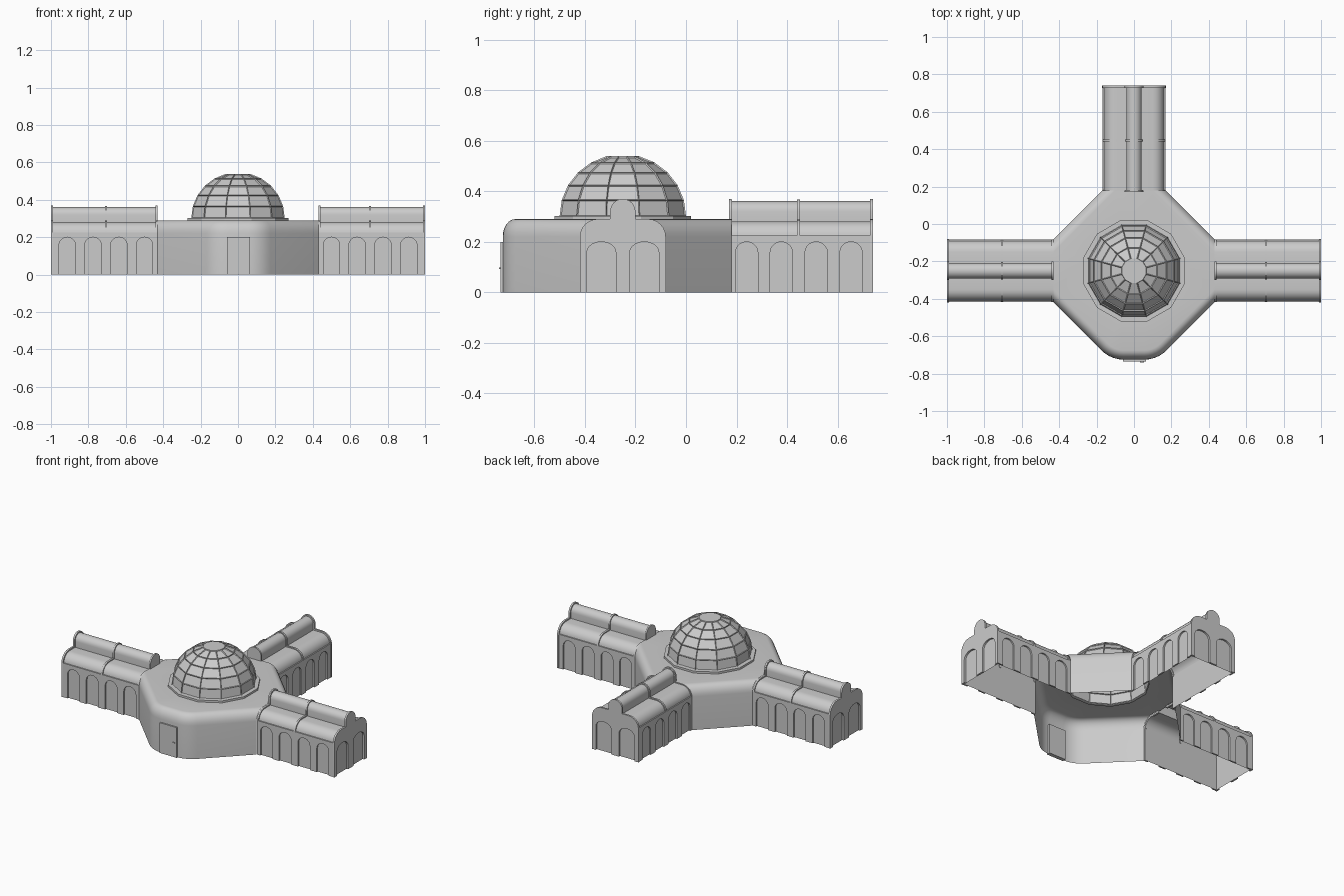
import bpy, bmesh
from math import sin, cos, pi, radians, sqrt

if "Cube" in bpy.data.objects:
    bpy.data.objects.remove(bpy.data.objects["Cube"])

CY = -0.25          # hub / dome centre in y
WING = 0.57         # wing length


def finish(bm, name, smooth=True):
    bmesh.ops.recalc_face_normals(bm, faces=bm.faces)
    me = bpy.data.meshes.new(name)
    bm.to_mesh(me)
    bm.free()
    ob = bpy.data.objects.new(name, me)
    bpy.context.collection.objects.link(ob)
    if smooth:
        bpy.ops.object.select_all(action='DESELECT')
        ob.select_set(True)
        bpy.context.view_layer.objects.active = ob
        bpy.ops.object.shade_smooth_by_angle(angle=radians(32))
    return ob


def prism(bm, pts, place, depth, back=None):
    """Extrude outline pts; 'back' replaces the rear outline (blind panel)."""
    a = [bm.verts.new(place(u, v, 0)) for u, v in pts]
    b = [bm.verts.new(place(u, v, depth)) for u, v in pts]
    bm.faces.new(a)
    n = len(pts)
    for i in range(n):
        j = (i + 1) % n
        bm.faces.new((a[i], a[j], b[j], b[i]))
    bm.faces.new([bm.verts.new(place(u, v, depth)) for u, v in back] if back else b)


def arches(centres, width, top=0.2, rise=0.042):
    """Ground line with arched notches, left to right."""
    h, pts = width / 2, []
    for c in centres:
        pts.append((c - h, 0))
        pts += [(c - h * cos(pi * k / 10), top - rise + rise * sin(pi * k / 10))
                for k in range(11)]
        pts.append((c + h, 0))
    return pts


def section(d, n=6):
    """Wing roof cross-section inset by d, from +y eave to -y eave."""
    r, q = 0.07 - d, 0.05 - d
    half = [(0.10 + r * cos(pi / 2 * k / n), 0.22 + r * sin(pi / 2 * k / n))
            for k in range(n + 1)]
    half.append((q, 0.29 - d))
    half += [(q * cos(pi / 2 * k / n), 0.32 + q * sin(pi / 2 * k / n))
             for k in range(n + 1)]
    return half + [(-y, z) for y, z in reversed(half[:-1])]


def build_wing(name, loc, turn):
    bm = bmesh.new()
    # arcaded side walls
    box = [(0, 0), (WING, 0), (WING, 0.225), (0, 0.225)]
    side = [box[0]] + arches([0.07, 0.207, 0.345, 0.483], 0.088) + box[1:]
    for s in (1, -1):
        prism(bm, side, lambda u, v, w: (u, s * (0.168 - w), v), 0.01, box)
    # end gable with two arches
    gable = [(-0.17, 0), (0.17, 0)] + section(0)
    front = [gable[0]] + arches([-0.085, 0.085], 0.115) + gable[1:]
    prism(bm, front, lambda u, v, w: (WING - w, u, v), 0.012, gable)
    # small gable over the hub roof
    top = [p for p in section(0) if abs(p[0]) < 0.051 and p[1] > 0.28]
    prism(bm, top, lambda u, v, w: (w, u, v), 0.01)
    # roof ribs
    band = section(0.002) + section(0.014)[::-1]
    for x in (0.0, WING / 2 - 0.015):
        prism(bm, band, lambda u, v, w: (x + w, u, v), 0.012)
    # roof shell
    sec = section(0.009)
    rows = [[bm.verts.new((x, y, z)) for y, z in sec] for x in (0.005, WING - 0.006)]
    for i in range(len(sec) - 1):
        bm.faces.new((rows[0][i], rows[0][i + 1], rows[1][i + 1], rows[1][i]))
    ob = finish(bm, name)
    ob.location = loc
    ob.rotation_euler.z = turn


build_wing("right_wing", (0.43, CY, 0), 0)
build_wing("left_wing", (-0.43, CY, 0), pi)
build_wing("back_wing", (0, 0.17, 0), pi / 2)


# hub: outline with rounded front, eased top edge, open towards the wings
def hub_ring(d):
    s = d / sqrt(2)
    half = [(0.055 + (0.169 - s) * sin(a), -0.556 - (0.169 - s) * cos(a))
            for a in [radians(45 * k / 5) for k in range(6)]]
    half += [(0.43, -0.42 + d), (0.43, -0.08 - d), (0.17 - d, 0.18)]
    return half + [(-x, y) for x, y in reversed(half)]


def polygon(apothem, z):
    r = apothem / cos(pi / 12)
    return [(r * cos(pi / 12 + k * pi / 6), CY + r * sin(pi / 12 + k * pi / 6), z)
            for k in range(12)]


bm = bmesh.new()
levels = [(0, 0)] + [(0.07 * (1 - cos(pi / 2 * k / 6)), 0.22 + 0.07 * sin(pi / 2 * k / 6))
                     for k in range(7)]
rings = [[bm.verts.new((x, y, z)) for x, y in hub_ring(d)] for d, z in levels]
n = len(rings[0])
openings = {6, 8, n - 8}
for lo, hi in zip(rings, rings[1:]):
    for i in range(n):
        if i not in openings:
            j = (i + 1) % n
            bm.faces.new((lo[i], lo[j], hi[j], hi[i]))
hole = [bm.verts.new(p) for p in polygon(0.245, 0.29)]
loop_edges = []
for loop in (rings[-1], hole):
    for i, v in enumerate(loop):
        w = loop[(i + 1) % len(loop)]
        loop_edges.append(bm.edges.get((v, w)) or bm.edges.new((v, w)))
bmesh.ops.triangle_fill(bm, edges=loop_edges, use_beauty=True)
finish(bm, "hub_body")


# twelve-sided dome and its base
def lathe(profile, cap=False):
    bm = bmesh.new()
    rs = [[bm.verts.new(p) for p in polygon(r, z)] for r, z in profile]
    panels = []
    for lo, hi in zip(rs, rs[1:]):
        for i in range(12):
            j = (i + 1) % 12
            panels.append(bm.faces.new((lo[i], lo[j], hi[j], hi[i])))
    if cap:
        bm.faces.new(rs[-1])
    bmesh.ops.recalc_face_normals(bm, faces=bm.faces)
    return bm, panels


bm, _ = lathe([(0.245, 0.29), (0.27, 0.29), (0.27, 0.303), (0.245, 0.303)])
finish(bm, "dome_base", False)
bm, panels = lathe([(0.25 * cos(radians(a)), 0.302 + 0.245 * sin(radians(a)))
                    for a in (0, 15, 30, 45, 60, 75)], True)
bmesh.ops.inset_individual(bm, faces=panels, thickness=0.005, depth=-0.005)
finish(bm, "dome", False)


# front door, inset panel and handle
def block(name, centre, size):
    bm = bmesh.new()
    bmesh.ops.create_cube(bm, size=1)
    for v in bm.verts:
        v.co = [c + p * s for c, p, s in zip(centre, v.co, size)]
    return finish(bm, name, False)


block("door", (0.003, -0.722, 0.1), (0.124, 0.025, 0.2))
block("door_handle", (0.042, -0.737, 0.095), (0.022, 0.006, 0.006))
